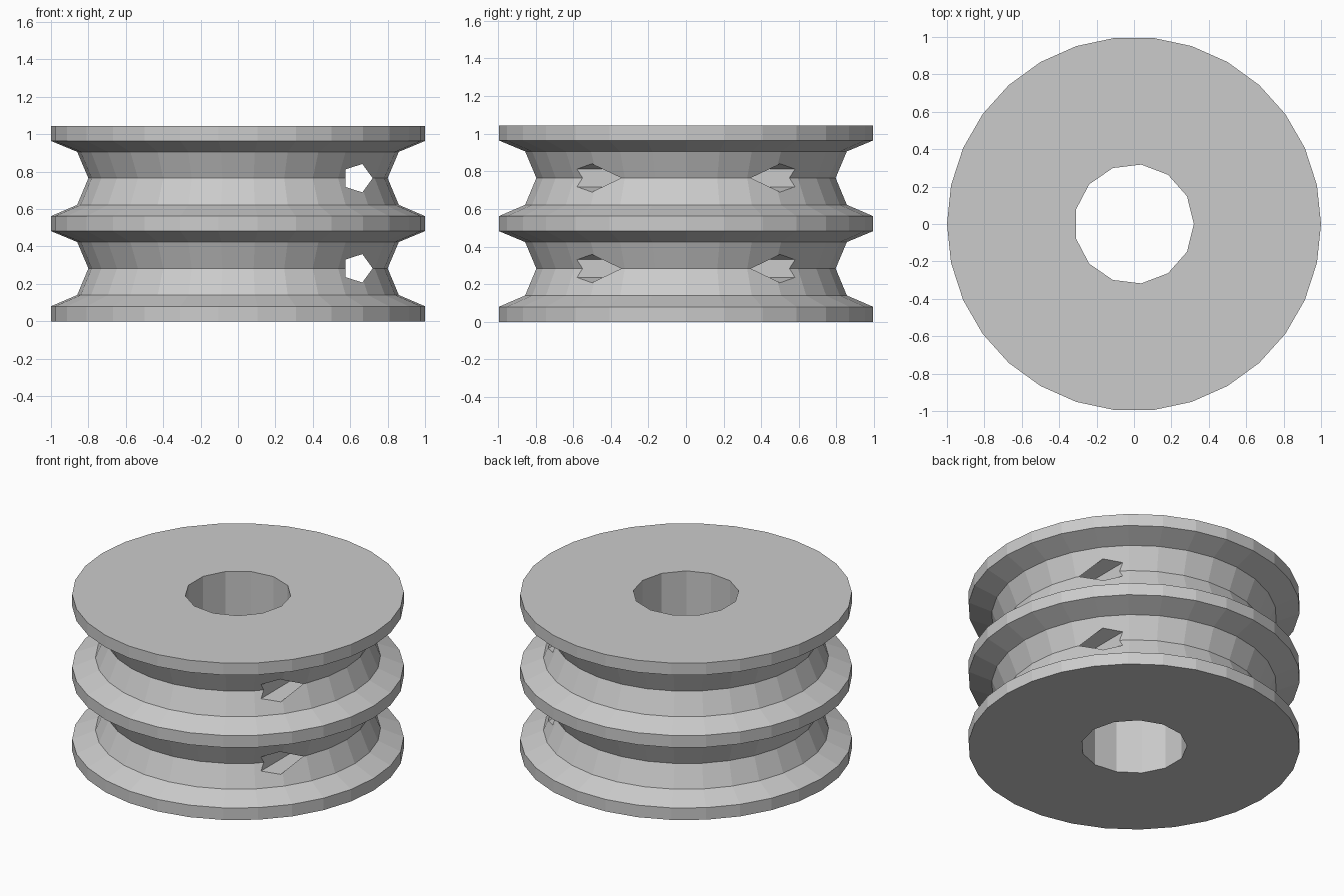
import bpy, bmesh
from math import cos, sin, tau, radians
from mathutils import Matrix

if "Cube" in bpy.data.objects:
    bpy.data.objects.remove(bpy.data.objects["Cube"])

grey = bpy.data.materials.new("plain grey")
grey.use_nodes = True
colour = (0.6, 0.6, 0.6, 1)
grey.diffuse_color = colour
grey.node_tree.nodes["Principled BSDF"].inputs["Base Color"].default_value = colour


def make_object(name, bm):
    bmesh.ops.recalc_face_normals(bm, faces=bm.faces)
    mesh = bpy.data.meshes.new(name)
    bm.to_mesh(mesh)
    bm.free()
    mesh.materials.append(grey)
    obj = bpy.data.objects.new(name, mesh)
    bpy.context.collection.objects.link(obj)
    return obj


def lathe(name, profile, sides):
    """Solid of revolution from (radius, height) pairs, capped at both ends."""
    bm = bmesh.new()
    rings = [[bm.verts.new((r * cos(tau * i / sides), r * sin(tau * i / sides), z))
              for i in range(sides)] for r, z in profile]
    for low, high in zip(rings, rings[1:]):
        for i in range(sides):
            j = (i + 1) % sides
            bm.faces.new((low[i], low[j], high[j], high[i]))
    bm.faces.new(rings[0][::-1])
    bm.faces.new(rings[-1])
    return make_object(name, bm)


def cut(body, cutter):
    cutter.hide_render = True
    mod = body.modifiers.new("cut", "BOOLEAN")
    mod.operation = "DIFFERENCE"
    mod.solver = "EXACT"
    mod.object = cutter
    bpy.context.view_layer.objects.active = body
    bpy.ops.object.modifier_apply(modifier=mod.name)
    bpy.data.objects.remove(cutter)


# Spool body: three rims with two stepped V grooves between them
rim, shoulder, waist = 1.0, 0.86, 0.80
pitch, thick = 0.482, 0.08
profile = [(rim, 0)]
for n in range(2):
    z = n * pitch
    profile += [(rim, z + thick), (shoulder, z + 0.14), (waist, z + 0.283),
                (shoulder, z + 0.424), (rim, z + pitch)]
profile.append((rim, 2 * pitch + thick))
spool = lathe("double_groove_spool", profile, 30)

# Central bore
cut(spool, lathe("bore_cutter", [(0.32, -0.2), (0.32, 1.3)], 13))

# One five-sided tie hole through each groove, front to back
for n in range(2):
    hole = lathe("tie_hole_cutter", [(0.08, -1.5), (0.08, 1.5)], 5)
    hole.data.transform(Matrix.Translation((0.64, 0, 0.283 + n * pitch))
                        @ Matrix.Rotation(radians(90), 4, "X"))
    cut(spool, hole)
